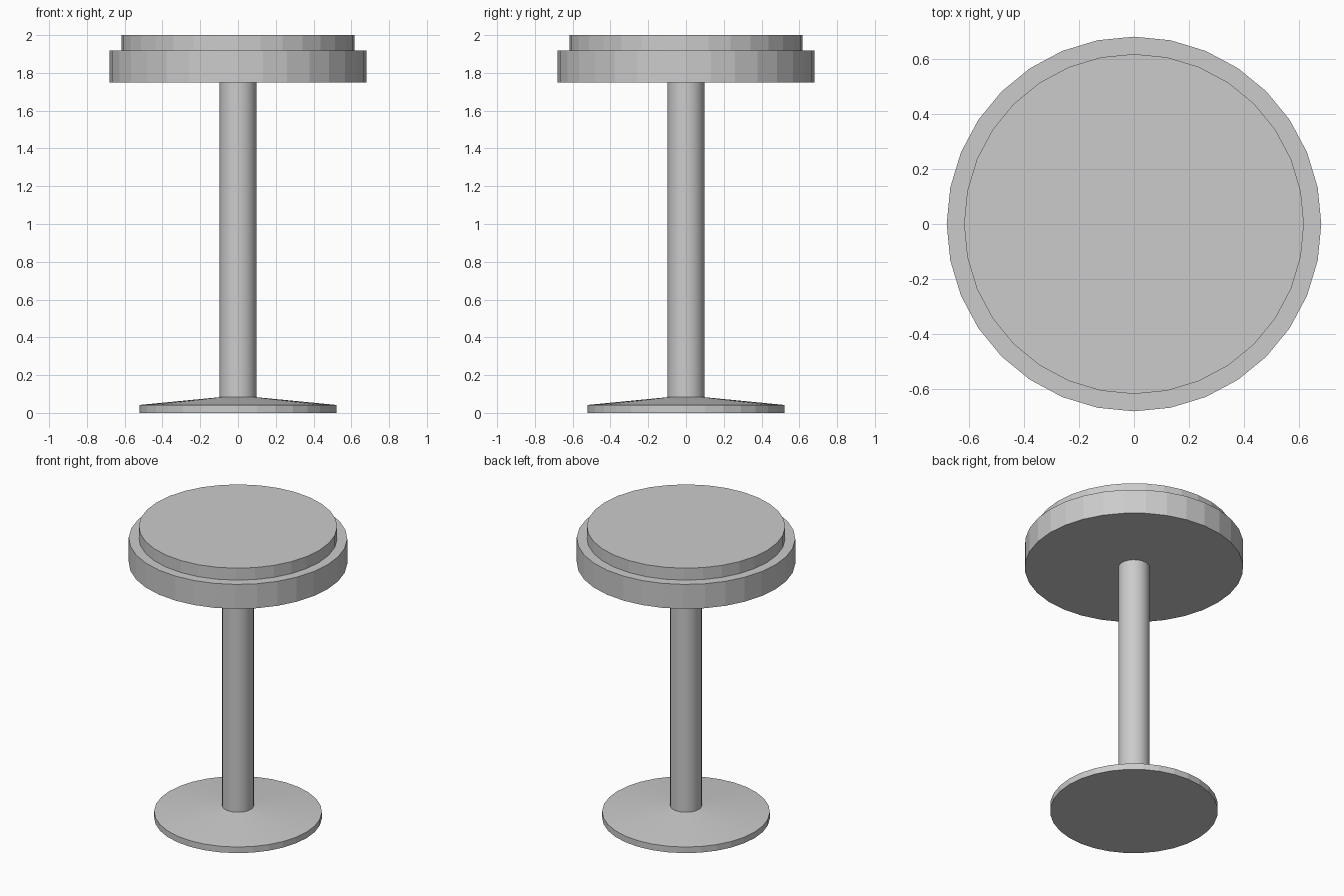
import bpy, bmesh, math

if "Cube" in bpy.data.objects:
    bpy.data.objects.remove(bpy.data.objects["Cube"])


def lathe(name, profile, sides, smooth=False):
    """Solid of revolution from (radius, z) points, listed bottom to top, with flat caps."""
    bm = bmesh.new()
    rings = []
    for r, z in profile:
        rings.append([bm.verts.new((r * math.cos(2 * math.pi * i / sides),
                                    r * math.sin(2 * math.pi * i / sides), z))
                      for i in range(sides)])
    for low, high in zip(rings, rings[1:]):
        for i in range(sides):
            j = (i + 1) % sides
            face = bm.faces.new((low[i], low[j], high[j], high[i]))
            face.smooth = smooth
    bm.faces.new(rings[0][::-1])
    bm.faces.new(rings[-1])
    mesh = bpy.data.meshes.new(name)
    bm.to_mesh(mesh)
    bm.free()
    obj = bpy.data.objects.new(name, mesh)
    bpy.context.collection.objects.link(obj)
    if smooth:
        # keep the rims crisp while the round wall shades smoothly
        bpy.ops.object.select_all(action='DESELECT')
        obj.select_set(True)
        bpy.context.view_layer.objects.active = obj
        bpy.ops.object.shade_smooth_by_angle(angle=math.radians(30))
    return obj


# Floor base: low disc with a shallow conical top
lathe("base", [(0.522, 0), (0.522, 0.042), (0.098, 0.083)], 32)

# Central column
lathe("column", [(0.098, 0.083), (0.098, 1.75)], 32, smooth=True)

# Seat: wide rim with a smaller raised pad
lathe("seat_rim", [(0.68, 1.75), (0.68, 1.918)], 32)
lathe("seat_pad", [(0.617, 1.918), (0.617, 2.0)], 32)
